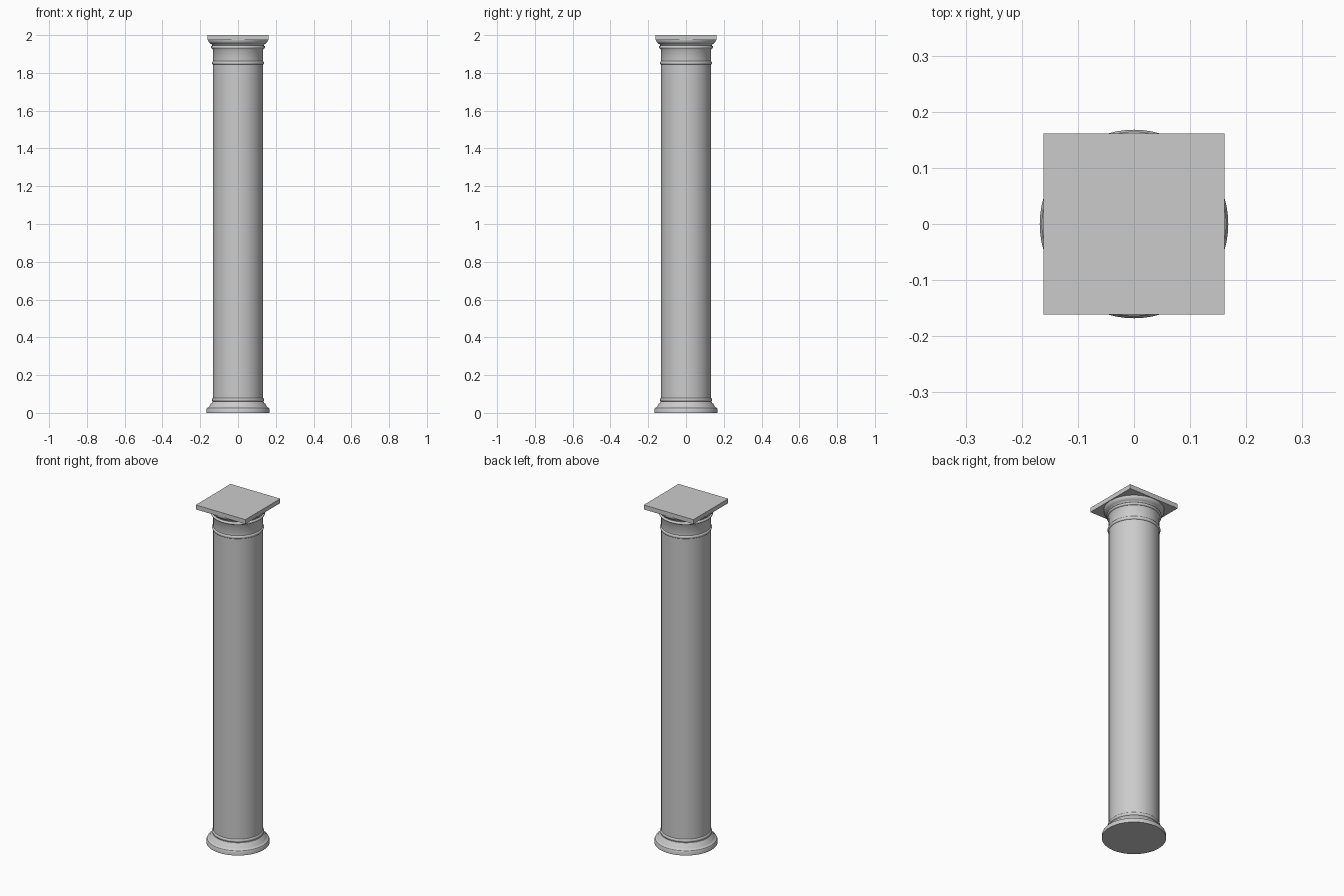
import bpy, bmesh, math

if "Cube" in bpy.data.objects:
    bpy.data.objects.remove(bpy.data.objects["Cube"])

SEGMENTS = 64


def lathe(name, profile):
    """Spin an (r, z) profile about z and cap both ends."""
    bm = bmesh.new()
    rings = []
    for r, z in profile:
        rings.append([bm.verts.new((r * math.cos(2 * math.pi * i / SEGMENTS),
                                    r * math.sin(2 * math.pi * i / SEGMENTS), z))
                      for i in range(SEGMENTS)])
    for a, b in zip(rings, rings[1:]):
        for i in range(SEGMENTS):
            j = (i + 1) % SEGMENTS
            bm.faces.new((a[i], a[j], b[j], b[i]))
    bm.faces.new(rings[0][::-1])
    bm.faces.new(rings[-1])
    mesh = bpy.data.meshes.new(name)
    bm.to_mesh(mesh)
    bm.free()
    ob = bpy.data.objects.new(name, mesh)
    bpy.context.collection.objects.link(ob)
    bpy.ops.object.select_all(action='DESELECT')
    bpy.context.view_layer.objects.active = ob
    ob.select_set(True)
    bpy.ops.object.shade_smooth_by_angle(angle=math.radians(35))
    return ob


def bead(r_in, r_out, z, h, steps=6):
    """Half-round moulding profile centred on height z."""
    return [(r_in + (r_out - r_in) * math.sin(math.pi * k / steps),
             z - h / 2 * math.cos(math.pi * k / steps)) for k in range(steps + 1)]


# Round base: plinth disc, stepped cove and small bead
base = [(0.168, 0.0), (0.168, 0.017), (0.164, 0.026), (0.155, 0.031),
        (0.151, 0.036), (0.146, 0.047), (0.139, 0.053), (0.136, 0.06)]
# Plain shaft with a bead at each end, then the neck
shaft = bead(0.132, 0.138, 0.07, 0.018) + bead(0.132, 0.138, 1.853, 0.018)
# Capital mouldings: ring, groove and flared echinus
capital = [(0.132, 1.922)] + bead(0.136, 0.144, 1.936, 0.016) + [
    (0.137, 1.948), (0.142, 1.953), (0.148, 1.956),
    (0.153, 1.961), (0.157, 1.967), (0.158, 1.976)]

lathe("column_body", base + shaft + capital)

# Square slab on top
bpy.ops.mesh.primitive_cube_add(size=1, location=(0, 0, 1.987))
slab = bpy.context.object
slab.name = "top_slab"
slab.scale = (0.323, 0.323, 0.026)
